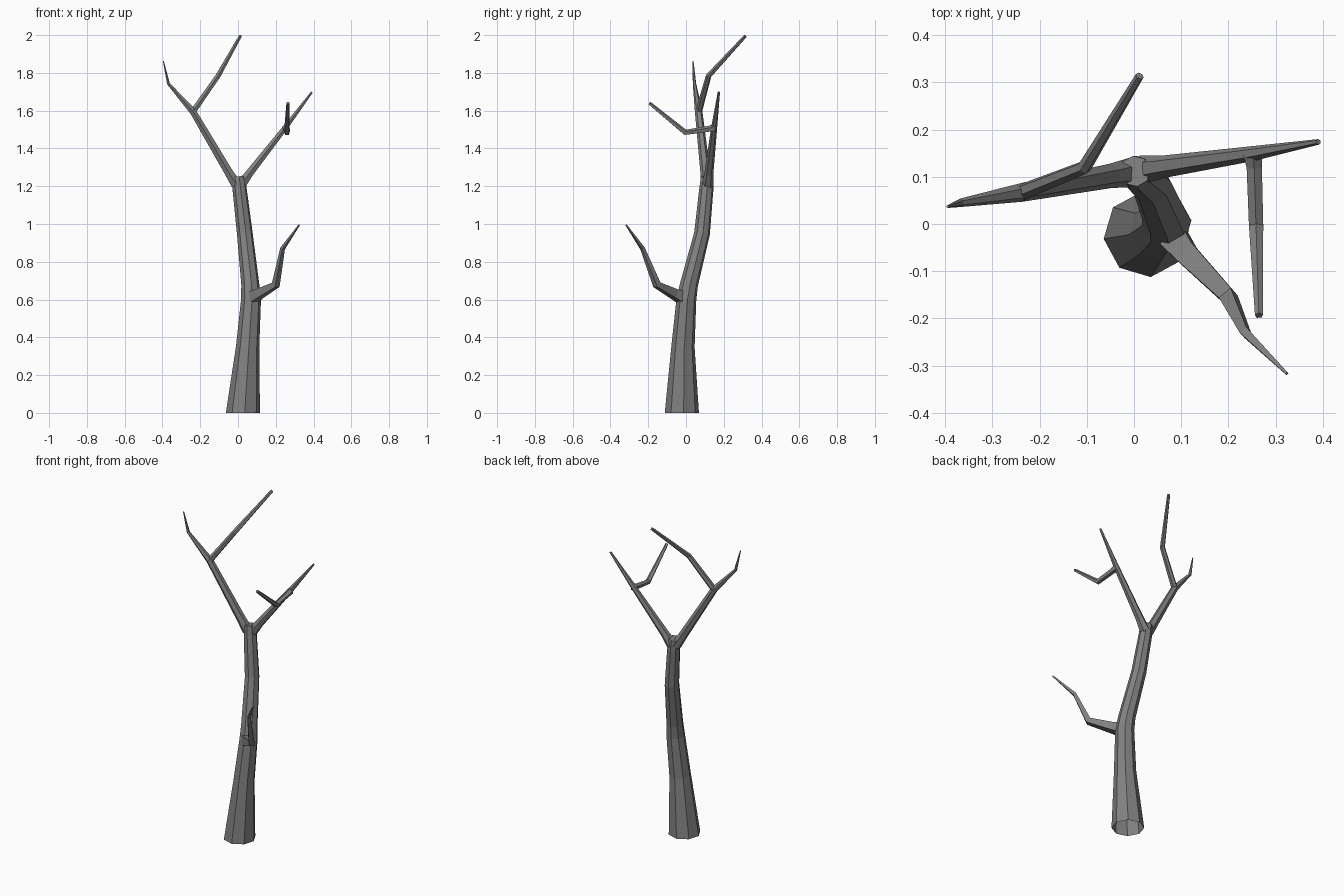
import bpy, bmesh, math
from mathutils import Vector

# Dark grey bark
bark = bpy.data.materials.new("bark")
bark.diffuse_color = (0.22, 0.22, 0.22, 1)


def limb(name, path, sides, phase=0.0, ref=(1, 0, 0), cap=True):
    """Tapered flat-faced tube; path rows are x, y, z, radius."""
    pts = [Vector(p[:3]) for p in path]
    bm = bmesh.new()
    rings = []
    u = Vector(ref)
    for i, p in enumerate(pts):
        a = (p - pts[i - 1]).normalized() if i else Vector()
        b = (pts[i + 1] - p).normalized() if i < len(pts) - 1 else Vector()
        d = (a + b).normalized()
        u = (u - d * u.dot(d)).normalized()
        v = d.cross(u)
        ring = []
        for k in range(sides):
            t = phase + 2 * math.pi * k / sides
            ring.append(bm.verts.new(p + (u * math.cos(t) + v * math.sin(t)) * path[i][3]))
        rings.append(ring)
    for r, s in zip(rings, rings[1:]):
        for k in range(sides):
            n = (k + 1) % sides
            bm.faces.new((r[k], r[n], s[n], s[k]))
    if cap:
        bm.faces.new(rings[-1])
    mesh = bpy.data.meshes.new(name)
    bm.to_mesh(mesh)
    bm.free()
    mesh.materials.append(bark)
    obj = bpy.data.objects.new(name, mesh)
    bpy.context.collection.objects.link(obj)
    return obj


# Trunk: eight sides, open underneath, ending in the flat-topped fork
trunk = limb("trunk", [
    (0.026, -0.022, 0.0, 0.091),
    (0.051, -0.016, 0.35, 0.062),
    (0.069, 0.002, 0.60, 0.053),
    (0.065, 0.016, 0.68, 0.048),
    (0.036, 0.085, 0.95, 0.042),
    (0.009, 0.107, 1.18, 0.038),
    (0.002, 0.112, 1.25, 0.033)], 8, math.radians(6))
# keep the base ring level with the ground
for vert in trunk.data.vertices[:8]:
    vert.co.z = 0

# Low side branch
limb("low_branch", [
    (0.085, -0.030, 0.616, 0.042),
    (0.110, -0.062, 0.630, 0.034),
    (0.200, -0.154, 0.678, 0.023),
    (0.236, -0.230, 0.870, 0.013),
    (0.324, -0.317, 0.995, 0.004)], 4, math.radians(45), (0.7, 0.7, 0))

# Left main branch, running on into its short twig
limb("left_branch", [
    (-0.010, 0.109, 1.210, 0.031),
    (-0.050, 0.102, 1.275, 0.026),
    (-0.238, 0.067, 1.595, 0.020),
    (-0.368, 0.045, 1.742, 0.009),
    (-0.395, 0.037, 1.862, 0.003)], 6, 0, (0, 1, 0))

# Long twig on the left branch, forming the crown
limb("crown_twig", [
    (-0.238, 0.067, 1.595, 0.018),
    (-0.105, 0.120, 1.785, 0.015),
    (0.012, 0.314, 1.995, 0.009)], 6, 0, (0, 1, 0))

# Right main branch
limb("right_branch", [
    (0.014, 0.114, 1.205, 0.031),
    (0.060, 0.121, 1.268, 0.024),
    (0.250, 0.149, 1.510, 0.016),
    (0.391, 0.174, 1.698, 0.006)], 6, 0, (0, 1, 0))

# Forward twig on the right branch
limb("front_twig", [
    (0.252, 0.148, 1.508, 0.021),
    (0.255, 0.120, 1.502, 0.017),
    (0.259, -0.004, 1.484, 0.016),
    (0.265, -0.194, 1.640, 0.009)], 5, math.radians(18))
